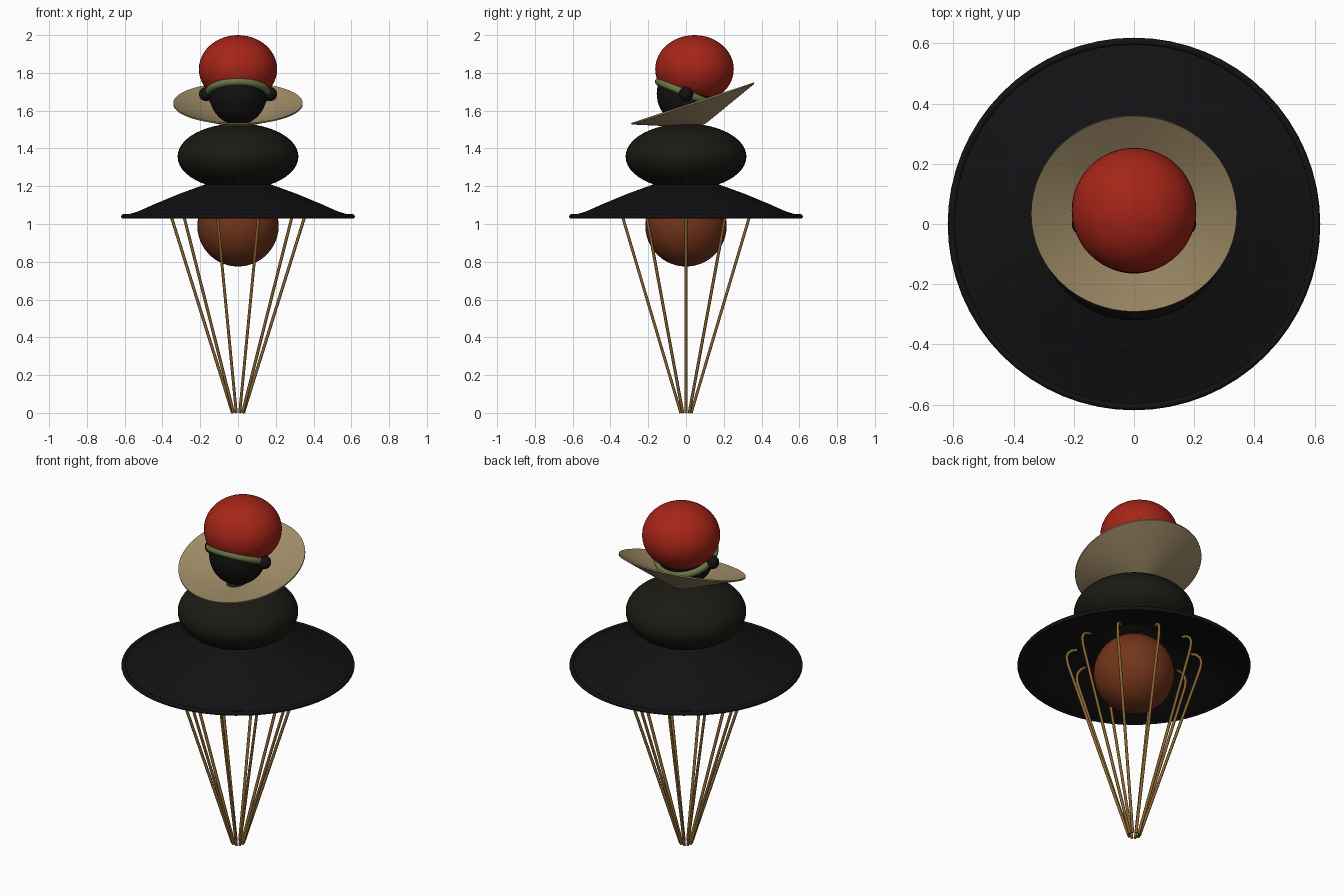
import bpy, math
from math import cos, sin, radians, pi

if "Cube" in bpy.data.objects:
    bpy.data.objects.remove(bpy.data.objects["Cube"])


def finish(ob, name, color):
    ob.name = name
    mat = bpy.data.materials.new(name + "_mat")
    mat.diffuse_color = (*color, 1)
    mat.use_nodes = True
    mat.node_tree.nodes["Principled BSDF"].inputs["Base Color"].default_value = mat.diffuse_color
    ob.data.materials.clear()
    ob.data.materials.append(mat)
    return ob


def ball(name, loc, scale, color):
    bpy.ops.mesh.primitive_uv_sphere_add(segments=48, ring_count=24, location=loc)
    ob = bpy.context.object
    ob.scale = scale
    bpy.ops.object.shade_smooth()
    return finish(ob, name, color)


def lathe(name, profile, color, loc=(0, 0, 0), rot=(0, 0, 0), n=64):
    """Revolve a closed (radius, z) loop around z."""
    m = len(profile)
    verts = [(r * cos(2 * pi * i / n), r * sin(2 * pi * i / n), z)
             for i in range(n) for r, z in profile]
    faces = [(i * m + j, (i + 1) % n * m + j, (i + 1) % n * m + (j + 1) % m, i * m + (j + 1) % m)
             for i in range(n) for j in range(m)]
    me = bpy.data.meshes.new(name)
    me.from_pydata(verts, [], faces)
    ob = bpy.data.objects.new(name, me)
    bpy.context.collection.objects.link(ob)
    ob.location, ob.rotation_euler = loc, rot
    bpy.ops.object.select_all(action='DESELECT')
    ob.select_set(True)
    bpy.context.view_layer.objects.active = ob
    bpy.ops.object.mode_set(mode='EDIT')
    bpy.ops.mesh.select_all(action='SELECT')
    bpy.ops.mesh.remove_doubles(threshold=0.0001)
    bpy.ops.mesh.normals_make_consistent(inside=False)
    bpy.ops.object.mode_set(mode='OBJECT')
    bpy.ops.object.shade_smooth_by_angle(angle=radians(40))
    return finish(ob, name, color)


DARK = (0.011, 0.010, 0.007)
BLACK = (0.006, 0.006, 0.007)

# Body
ball("belly", (0, 0, 0.99), (0.215, 0.215, 0.215), (0.17, 0.035, 0.01))
ball("torso", (0, 0, 1.357), (0.32, 0.32, 0.175), DARK)

# Hollow flared skirt with a rolled rim
outer = [(0.10, 1.225), (0.18, 1.207), (0.31, 1.16), (0.435, 1.108), (0.53, 1.066), (0.60, 1.045)]
inner = [(r, z - 0.012) for r, z in reversed(outer)]
lathe("skirt", outer + inner, BLACK)
bpy.ops.mesh.primitive_torus_add(location=(0, 0, 1.04), major_radius=0.607, minor_radius=0.012,
                                 major_segments=64, minor_segments=12)
bpy.ops.object.shade_smooth()
finish(bpy.context.object, "skirt_rim", BLACK)

# Ten hooked wires converging at the foot
path = [(0.029, 0.0), (0.352, 1.035), (0.358, 1.075), (0.35, 1.102), (0.33, 1.118), (0.302, 1.122)]
cu = bpy.data.curves.new("wires", 'CURVE')
cu.dimensions = '3D'
cu.bevel_depth = 0.008
cu.bevel_resolution = 2
cu.use_fill_caps = True
for i in range(10):
    a = 2 * pi * i / 10
    sp = cu.splines.new('POLY')
    sp.points.add(len(path) - 1)
    for p, (r, z) in zip(sp.points, path):
        p.co = (r * cos(a), r * sin(a), z, 1)
wires = bpy.data.objects.new("wires", cu)
bpy.context.collection.objects.link(wires)
finish(wires, "wires", (0.25, 0.13, 0.03))

# Tilted conical collar
lathe("collar", [(0, -0.128), (0.04, -0.12), (0.342, -0.004), (0.342, 0.004), (0.04, -0.108), (0, -0.116)],
      (0.36, 0.27, 0.14), (0, 0.035, 1.638), (radians(18.3), 0, 0))

# Head, hair, ears
ball("head", (0, 0, 1.69), (0.153, 0.155, 0.165), BLACK)
ball("hair", (0, 0.045, 1.82), (0.207, 0.208, 0.18), (0.38, 0.018, 0.009))
for side, x in (("left", -0.17), ("right", 0.17)):
    ball(side + "_ear", (x, 0, 1.688), (0.037, 0.037, 0.037), BLACK)

# Tilted headband
bpy.ops.mesh.primitive_torus_add(location=(0, 0, 1.692), rotation=(radians(-23), 0, 0),
                                 major_radius=0.157, minor_radius=0.02,
                                 major_segments=64, minor_segments=16)
bpy.ops.object.shade_smooth()
finish(bpy.context.object, "headband", (0.14, 0.18, 0.06))
